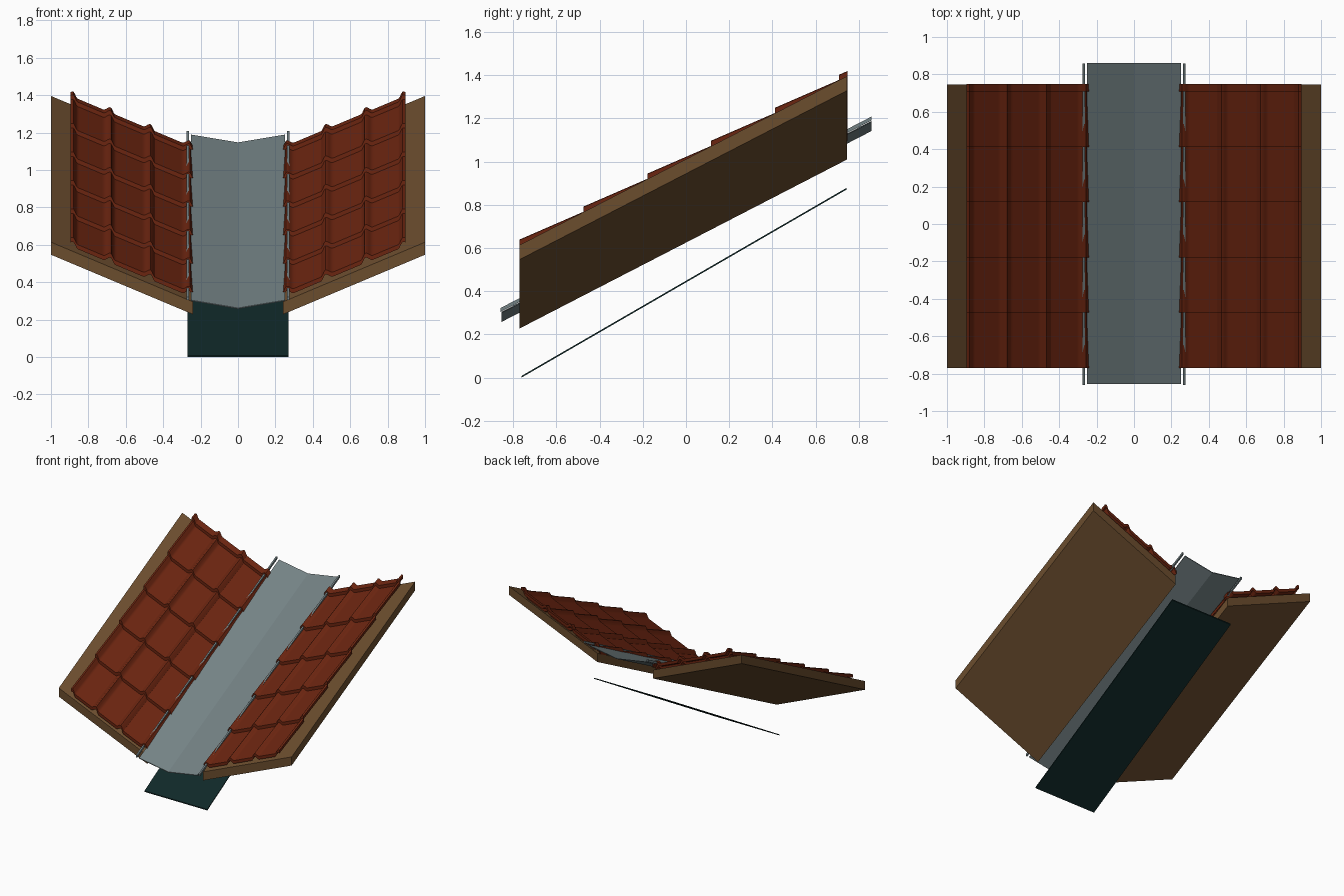
import bpy, bmesh, math

if "Cube" in bpy.data.objects:
    bpy.data.objects.remove(bpy.data.objects["Cube"])

PITCH = 0.516    # rise per unit of y
CROSS = 0.42     # rise per unit of x away from the valley
FRONT, BACK = -0.77, 0.745


def material(name, rgb):
    m = bpy.data.materials.new(name)
    m.diffuse_color = (*rgb, 1)
    m.use_nodes = True
    m.node_tree.nodes["Principled BSDF"].inputs["Base Color"].default_value = m.diffuse_color
    return m


TILE = material("clay red", (0.147, 0.018, 0.005))
WOOD = material("timber brown", (0.147, 0.074, 0.027))
METAL = material("zinc grey", (0.175, 0.225, 0.235))
LINING = material("dark teal", (0.005, 0.022, 0.022))


def loft(name, sections, mat, smooth=False):
    """Closed solid through a list of matching closed cross-sections."""
    bm = bmesh.new()
    rings = [[bm.verts.new(p) for p in s] for s in sections]
    n = len(rings[0])
    for a, b in zip(rings, rings[1:]):
        for i in range(n):
            j = (i + 1) % n
            bm.faces.new((a[i], a[j], b[j], b[i]))
    # end caps as strips between the top and bottom lines of the section
    for r in (rings[0], rings[-1]):
        for i in range(n // 2 - 1):
            bm.faces.new((r[i], r[i + 1], r[n - 2 - i], r[n - 1 - i]))
    bmesh.ops.recalc_face_normals(bm, faces=bm.faces)
    me = bpy.data.meshes.new(name)
    bm.to_mesh(me)
    bm.free()
    me.materials.append(mat)
    ob = bpy.data.objects.new(name, me)
    bpy.context.collection.objects.link(ob)
    if smooth:
        bpy.context.view_layer.objects.active = ob
        ob.select_set(True)
        bpy.ops.object.shade_smooth_by_angle(angle=math.radians(30))
        ob.select_set(False)
    return ob


def deck_z(x, y):
    return 0.295 + (x - 0.24) * CROSS + (y - FRONT) * PITCH


def section(line, y, thick):
    """Strip section: top line of (x, z) plus the same line lowered."""
    return [(x, y, z) for x, z in line] + [(x, y, z - thick) for x, z in reversed(line)]


# rolled tile profile: shallow pans with a roll at every seam
ROLLS = (0.258, 0.466, 0.68, 0.88)


def roll_height(x):
    d = min(((x - c) for c in ROLLS), key=abs)
    half = 0.022 if d < 0 else 0.042     # steep side faces the valley
    return 0.028 * (0.5 + 0.5 * math.cos(math.pi * min(1, abs(d) / half)))


def tile_line(side, y, lift):
    pts = []
    for i in range(89):
        x = 0.235 + 0.66 * i / 88
        pts.append((side * x, deck_z(x, y) + lift + roll_height(x)))
    return pts


for side, label in ((-1, "left"), (1, "right")):
    # timber deck
    loft(label + "_deck", [
        section([(side * x, deck_z(x, y)) for x in (0.24, 1.0)], y, 0.067)
        for y in (FRONT, BACK)], WOOD)

    # overlapping tile courses, each raised at its lower edge
    for row in range(6):
        y0 = FRONT + row * 0.2955
        y1 = min(y0 + 0.30, BACK + 0.003)
        drop = 0.024 * (y1 - y0) / 0.2955
        loft(f"{label}_tile_course_{row + 1}", [
            section(tile_line(side, y0, 0.047), y0, 0.024),
            section(tile_line(side, y1, 0.047 - drop), y1, 0.024)], TILE, True)

    # batten strip running beside the valley
    loft(label + "_valley_strip", [
        section([(side * x, 0.322 + (y + 0.86) * PITCH) for x in (0.263, 0.275)], y, 0.018)
        for y in (-0.86, 0.858)], METAL)

# folded valley sheet
loft("valley_sheet", [
    section([(x, 0.26 + abs(x) * 0.168 + (y + 0.86) * PITCH) for x in (-0.25, 0, 0.25)], y, 0.005)
    for y in (-0.855, 0.86)], METAL)

# lining sheet below, at a slightly steeper pitch
loft("lining_sheet", [
    section([(-0.27, z), (0.27, z)], y, 0.008)
    for y, z in ((-0.762, 0.008), (0.742, 0.878))], LINING)
